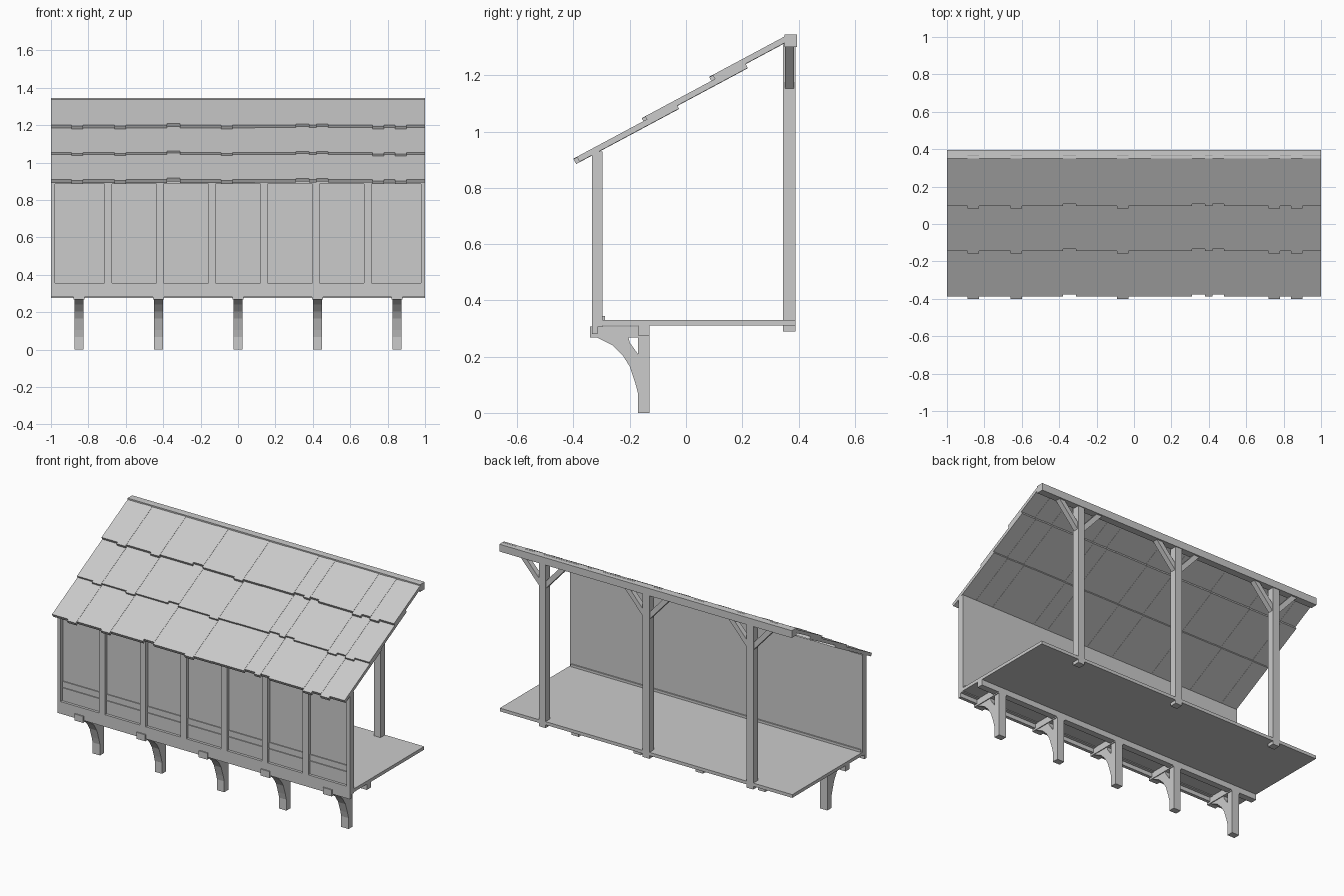
import bpy, bmesh, math
from mathutils import Vector

cube = bpy.data.objects.get("Cube")
if cube:
    bpy.data.objects.remove(cube, do_unlink=True)

grey = bpy.data.materials.new("plain_grey")
grey.use_nodes = True
COLOUR = (0.6, 0.6, 0.6, 1)
grey.diffuse_color = COLOUR
grey.node_tree.nodes["Principled BSDF"].inputs["Base Color"].default_value = COLOUR


def finish(name, bm):
    bmesh.ops.recalc_face_normals(bm, faces=bm.faces[:])
    mesh = bpy.data.meshes.new(name)
    bm.to_mesh(mesh)
    bm.free()
    mesh.materials.append(grey)
    obj = bpy.data.objects.new(name, mesh)
    bpy.context.collection.objects.link(obj)
    return obj


def box(name, x, y, z):
    """Box from its (min, max) range on each axis."""
    bm = bmesh.new()
    bmesh.ops.create_cube(bm, size=1)
    for v in bm.verts:
        v.co = [r[0] + (c + 0.5) * (r[1] - r[0]) for c, r in zip(v.co, (x, y, z))]
    return finish(name, bm)


def prism(name, outline, start, step):
    """Extrude a flat outline, given as 3D points by start, along step."""
    bm = bmesh.new()
    face = bm.faces.new([bm.verts.new(start(a, b)) for a, b in outline])
    out = bmesh.ops.extrude_face_region(bm, geom=[face])
    moved = [g for g in out["geom"] if isinstance(g, bmesh.types.BMVert)]
    bmesh.ops.translate(bm, verts=moved, vec=Vector(step))
    return finish(name, bm)


# Floor and long timbers
box("floor", (-1, 1), (-0.30, 0.39), (0.31, 0.33))
box("floor_joist", (-1, 1), (-0.17, -0.13), (0.275, 0.31))
box("front_sill", (-1, 1), (-0.335, -0.315), (0.28, 0.31))
box("ridge_beam", (-1, 1), (0.35, 0.395), (1.30, 1.345))

# Front wall: boarding, rails, skirting and upright posts
box("wall_panel", (-0.995, 0.995), (-0.313, -0.296), (0.305, 0.925))
box("wall_bottom_rail", (-1, 1), (-0.335, -0.296), (0.305, 0.355))
box("wall_top_plate", (-1, 1), (-0.335, -0.296), (0.885, 0.93))
box("lower_board", (-0.98, 0.98), (-0.319, -0.31), (0.355, 0.435))
box("upper_board", (-0.98, 0.98), (-0.319, -0.31), (0.44, 0.475))
box("inside_skirting", (-0.99, 0.99), (-0.297, -0.288), (0.33, 0.345))
for i in range(6):
    x = -0.695 + 0.278 * i
    box("wall_post", (x - 0.02, x + 0.02), (-0.335, -0.31), (0.35, 0.89))
for s in (-1, 1):
    box("wall_end_post", sorted((s, s * 0.978)), (-0.335, -0.296), (0.305, 0.925))

# Back posts with a pair of diagonal braces each
for x in (-0.71, 0, 0.71):
    box("back_post", (x - 0.023, x + 0.023), (0.345, 0.39), (0.29, 1.31))
    for s in (-1, 1):
        prism("post_brace",
              [(0.02, 1.15), (0.155, 1.30), (0.115, 1.30), (0.02, 1.195)],
              lambda a, b: (x + s * a, 0.352, b), (0, 0.032, 0))

# Curved brackets below the floor
CURVE = [(-0.30, 0.26), (-0.26, 0.24), (-0.225, 0.205),
         (-0.20, 0.165), (-0.18, 0.105), (-0.168, 0.06)]
for i in range(5):
    x = -0.85 + 0.425 * i
    left = x - 0.025
    box("bracket_post", (left, x + 0.025), (-0.17, -0.13), (0, 0.275))
    box("bracket_arm", (x - 0.03, x + 0.03), (-0.342, -0.13), (0.268, 0.308))
    prism("bracket_curve",
          [(-0.32, 0.27)] + CURVE + [(-0.168, 0.205), (-0.20, 0.25), (-0.205, 0.27)],
          lambda a, b: (left, a, b), (0.05, 0, 0))

# Roof: three overlapping courses of planks with uneven lower ends
SLOPE = 0.535
EDGES = [-1, -.89, -.83, -.66, -.6, -.38, -.31, -.09, -.03, .09,
         .31, .38, .42, .48, .72, .78, .84, .9, 1]
SHIFT = "0-0-0+0-000+0+0-0-0".replace("000", "00")
JOG = {"0": 0, "-": -0.012, "+": 0.012}
for name, y0, y1, z0 in (("lower", -0.388, -0.035, 0.909),
                         ("middle", -0.145, 0.21, 1.053),
                         ("upper", 0.095, 0.365, 1.20)):
    for i, mark in enumerate(SHIFT):
        a, b = EDGES[i], EDGES[i + 1]
        y = y0 + JOG[mark]
        lift = 0.0015 * (i % 2)

        def top(yy):
            return z0 + lift + SLOPE * (yy - y0)

        t = 0.018
        prism(name + "_roof_plank",
              [(y, top(y)), (y1, top(y1)),
               (y1 + t * SLOPE, top(y1) - t), (y + t * SLOPE, top(y) - t)],
              lambda p, q: (a, p, q), (b - a, 0, 0))
